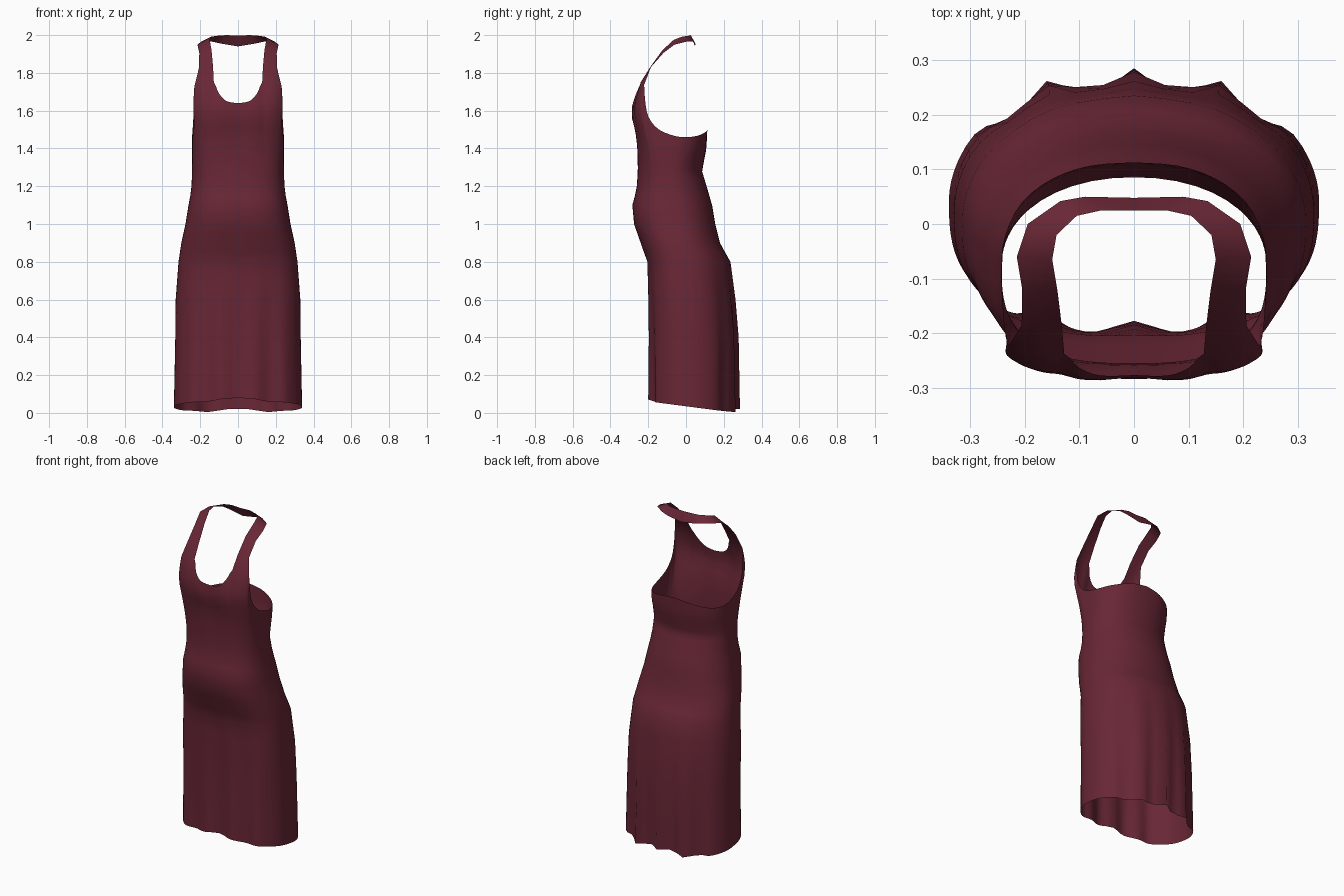
import bpy, bmesh, math
from mathutils import Vector

if "Cube" in bpy.data.objects:
    bpy.data.objects.remove(bpy.data.objects["Cube"])

# Body profile: z, half width, front y, back y, y of widest point
PROFILE = [
    (0.00, .340, -.190, .262, .04), (0.40, .332, -.192, .266, .03),
    (0.60, .330, -.197, .255, .02), (0.80, .315, -.205, .234, .00),
    (0.90, .300, -.240, .180, -.02), (1.00, .278, -.275, .155, -.04),
    (1.10, .262, -.284, .138, -.06), (1.18, .247, -.262, .115, -.07),
    (1.28, .243, -.255, .085, -.08), (1.40, .245, -.258, .108, -.09),
    (1.50, .243, -.270, .113, -.10), (1.56, .241, -.287, .113, -.10),
    (1.63, .240, -.285, .113, -.10), (1.76, .230, -.240, .113, -.10)]

# Top edge from front centre over strap root and armhole to back centre
TOP = [(0, -.277, 1.64), (.06, -.278, 1.65), (.1, -.264, 1.69),
       (.128, -.238, 1.75), (.16, -.24, 1.75), (.195, -.236, 1.748),
       (.229, -.222, 1.735), (.232, -.217, 1.66), (.236, -.20, 1.57),
       (.24, -.15, 1.505), (.242, -.08, 1.472), (.235, -.02, 1.46),
       (.205, .04, 1.463), (.15, .083, 1.475), (.08, .107, 1.49), (0, .113, 1.50)]
ANGLE = [0, 10, 18, 26, 36, 47, 58, 66, 73, 80, 87, 95, 108, 128, 153, 180]
STEPS = 3

# Neck strap stations: inner edge, outer edge
STRAP = [((.132, -.19, 1.83), (.206, -.186, 1.83)),
         ((.140, -.125, 1.92), (.205, -.12, 1.905)),
         ((.150, -.065, 1.975), (.215, -.06, 1.95)),
         ((.142, -.02, 1.992), (.195, .0, 1.965)),
         ((.105, .015, 1.997), (.135, .042, 1.965)),
         ((.06, .025, 2.0), (.09, .05, 1.955)),
         ((0, .025, 1.997), (0, .048, 1.94))]


def cubic(keys, i, t):
    """Catmull-Rom between tuples i and i+1."""
    n = len(keys) - 1
    a, b, c, d = (keys[max(0, min(n, j))] for j in (i - 1, i, i + 1, i + 2))
    return [.5 * (2*q + (r-p)*t + (2*p-5*q+4*r-s)*t*t + (3*q-p-3*r+s)*t**3)
            for p, q, r, s in zip(a, b, c, d)]


def section(z, ang):
    """Point of the body at height z; angle runs from front to back."""
    i = 0
    while i < len(PROFILE) - 2 and z > PROFILE[i + 1][0]:
        i += 1
    z0, z1 = PROFILE[i][0], PROFILE[i + 1][0]
    t = max(0, min(1, (z - z0) / (z1 - z0)))
    w, f, b, c = [p + (q - p) * t for p, q in zip(PROFILE[i][1:], PROFILE[i + 1][1:])]
    s, k = max(0, math.sin(ang)), math.cos(ang)
    n = 2.7 if k > 0 else 2.1
    x = w * s ** (2 / n) if s > 1e-6 else 0
    y = c + ((f - c) if k > 0 else (b - c)) * abs(k) ** (2 / n)
    # soft skirt folds that fade upward
    fade = max(0, 1 - z / .85) * max(0, min(1, (.33 - x) / .12))
    y += fade * (.014 * math.cos(x * 37) if k > 0 else .024 * math.cos(x * 40.5))
    return Vector((x, y, z))


bm = bmesh.new()

# Skirt and bodice columns (right half)
columns = []
last = len(TOP) - 1
for c in range(last * STEPS + 1):
    i, t = min(c // STEPS, last - 1), c / STEPS - min(c // STEPS, last - 1)
    top = Vector(cubic(TOP, i, t))
    ang = math.radians(ANGLE[i] + (ANGLE[i + 1] - ANGLE[i]) * t)
    h = section(0, ang)
    hem = max(0, .035 - .13 * h.y) + .02 * math.exp(-(h.x / .12) ** 2)
    heights = [hem, .2, .4, .6, .7, .8, .85, .9, .95, 1, 1.05, 1.1, 1.15, 1.2, 1.25]
    heights += [1.25 + (top.z - 1.25) * k / 9 for k in range(1, 10)]
    shift = top - section(top.z, ang)
    col = []
    for z in heights:
        u = max(0, (z - 1.25) / (top.z - 1.25))
        p = section(z, ang) + shift * (u * u * (3 - 2 * u))
        if c in (0, last * STEPS):
            p.x = 0
        col.append(bm.verts.new(p))
    columns.append(col)
for a, b in zip(columns, columns[1:]):
    for r in range(len(a) - 1):
        bm.faces.new((a[r], b[r], b[r + 1], a[r + 1]))

# Strap continues from the top of the strap root columns
row = [columns[c][-1] for c in range(3 * STEPS, 6 * STEPS + 1)]
for inner, outer in STRAP:
    m = len(row) - 1
    new = [bm.verts.new(Vector(inner).lerp(Vector(outer), k / m)) for k in range(m + 1)]
    for k in range(m):
        bm.faces.new((row[k], row[k + 1], new[k + 1], new[k]))
    row = new

# Mirror to the left half
geom = bm.verts[:] + bm.edges[:] + bm.faces[:]
bmesh.ops.mirror(bm, geom=geom, axis='X', merge_dist=.0005)
bmesh.ops.remove_doubles(bm, verts=bm.verts, dist=.0004)
bmesh.ops.recalc_face_normals(bm, faces=bm.faces)
# make the normals face outward (front faces look to -y)
bm.normal_update()
if sum(f.normal.y * (1 if f.calc_center_median().y > 0 else -1) for f in bm.faces) < 0:
    bmesh.ops.reverse_faces(bm, faces=bm.faces)
for f in bm.faces:
    f.smooth = True

mesh = bpy.data.meshes.new("halter_dress")
bm.to_mesh(mesh)
bm.free()
dress = bpy.data.objects.new("halter_dress", mesh)
bpy.context.collection.objects.link(dress)

# Wine red cloth
cloth = bpy.data.materials.new("wine_red")
cloth.diffuse_color = (.14, .02, .036, 1)
cloth.use_nodes = True
cloth.node_tree.nodes["Principled BSDF"].inputs["Base Color"].default_value = cloth.diffuse_color
mesh.materials.append(cloth)
